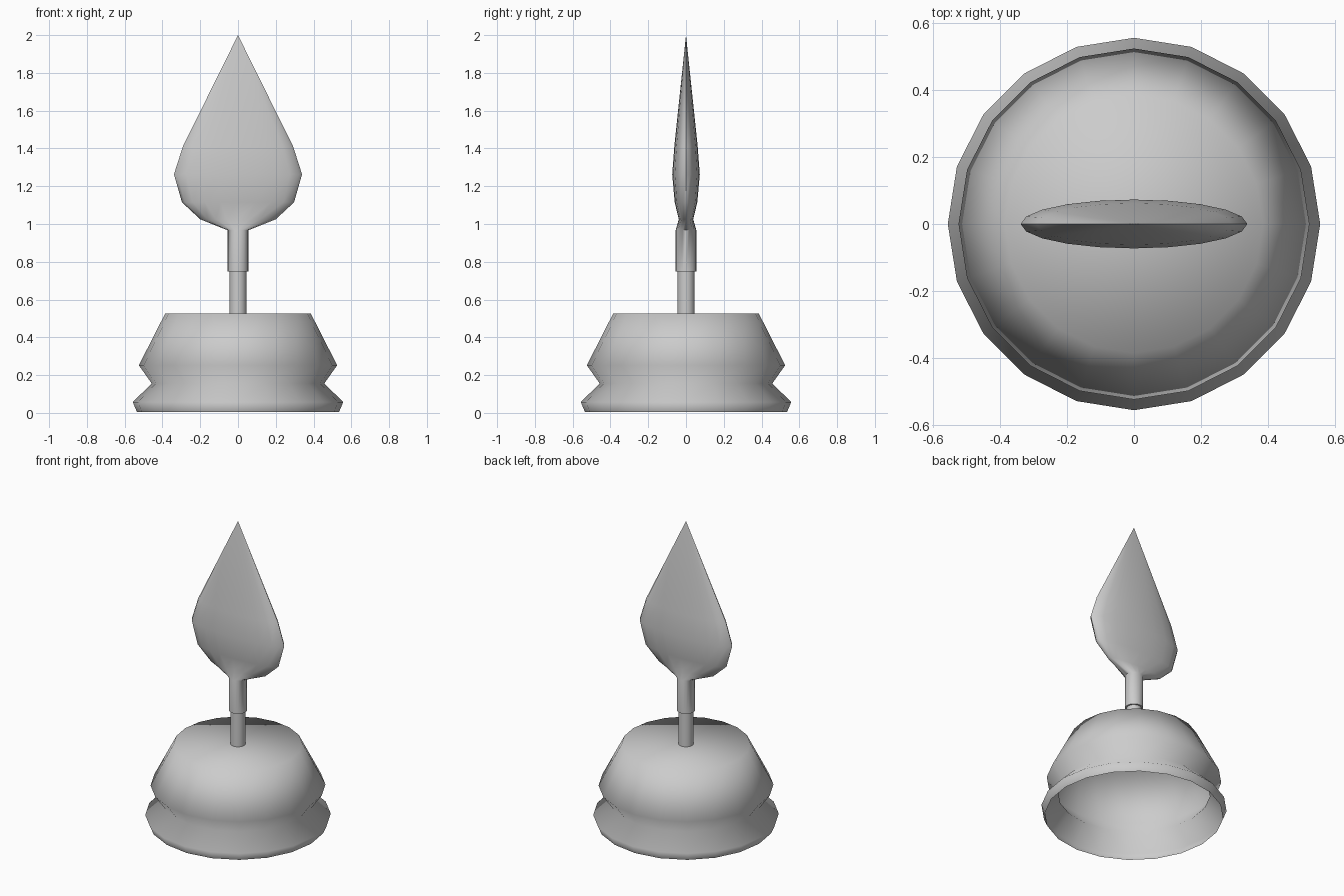
import bpy, bmesh, math

if "Cube" in bpy.data.objects:
    bpy.data.objects.remove(bpy.data.objects["Cube"])

SIDES = 20


def loft(name, rings, cap_top=False, angle=60):
    """Skin elliptical rings (rx, ry, z); a zero radius makes a point."""
    bm = bmesh.new()
    loops = []
    for rx, ry, z in rings:
        if rx == 0:
            loops.append([bm.verts.new((0, 0, z))] * SIDES)
        else:
            loops.append([bm.verts.new((rx * math.cos(2 * math.pi * i / SIDES),
                                        ry * math.sin(2 * math.pi * i / SIDES), z))
                          for i in range(SIDES)])
    for a, b in zip(loops, loops[1:]):
        for i in range(SIDES):
            j = (i + 1) % SIDES
            quad = [a[i], a[j], b[j], b[i]]
            bm.faces.new(list(dict.fromkeys(quad)))
    if cap_top:
        bm.faces.new(loops[-1])
    bmesh.ops.recalc_face_normals(bm, faces=bm.faces)
    mesh = bpy.data.meshes.new(name)
    bm.to_mesh(mesh)
    bm.free()
    obj = bpy.data.objects.new(name, mesh)
    bpy.context.collection.objects.link(obj)
    for p in mesh.polygons:
        p.use_smooth = True
    if angle < 180:
        mesh.set_sharp_from_angle(angle=math.radians(angle))
    return obj


def round_rings(profile):
    return [(r, r, z) for r, z in profile]


# Base: thin shell open underneath, with a pinched groove and closed top
loft("base", round_rings([(0.535, 0.005), (0.557, 0.057), (0.457, 0.156),
                          (0.525, 0.252), (0.386, 0.525)]), cap_top=True, angle=180)

# Slim stem rising from the base
loft("stem", round_rings([(0.045, 0.525), (0.045, 0.75)]))

# Collar that flattens and widens into the pointed blade
loft("blade", [(0.045, 0.045, 0.748), (0.055, 0.055, 0.748), (0.055, 0.055, 0.967),
               (0.2, 0.038, 1.025), (0.297, 0.06, 1.115), (0.339, 0.073, 1.263),
               (0.292, 0.062, 1.41), (0, 0, 2.0)])
